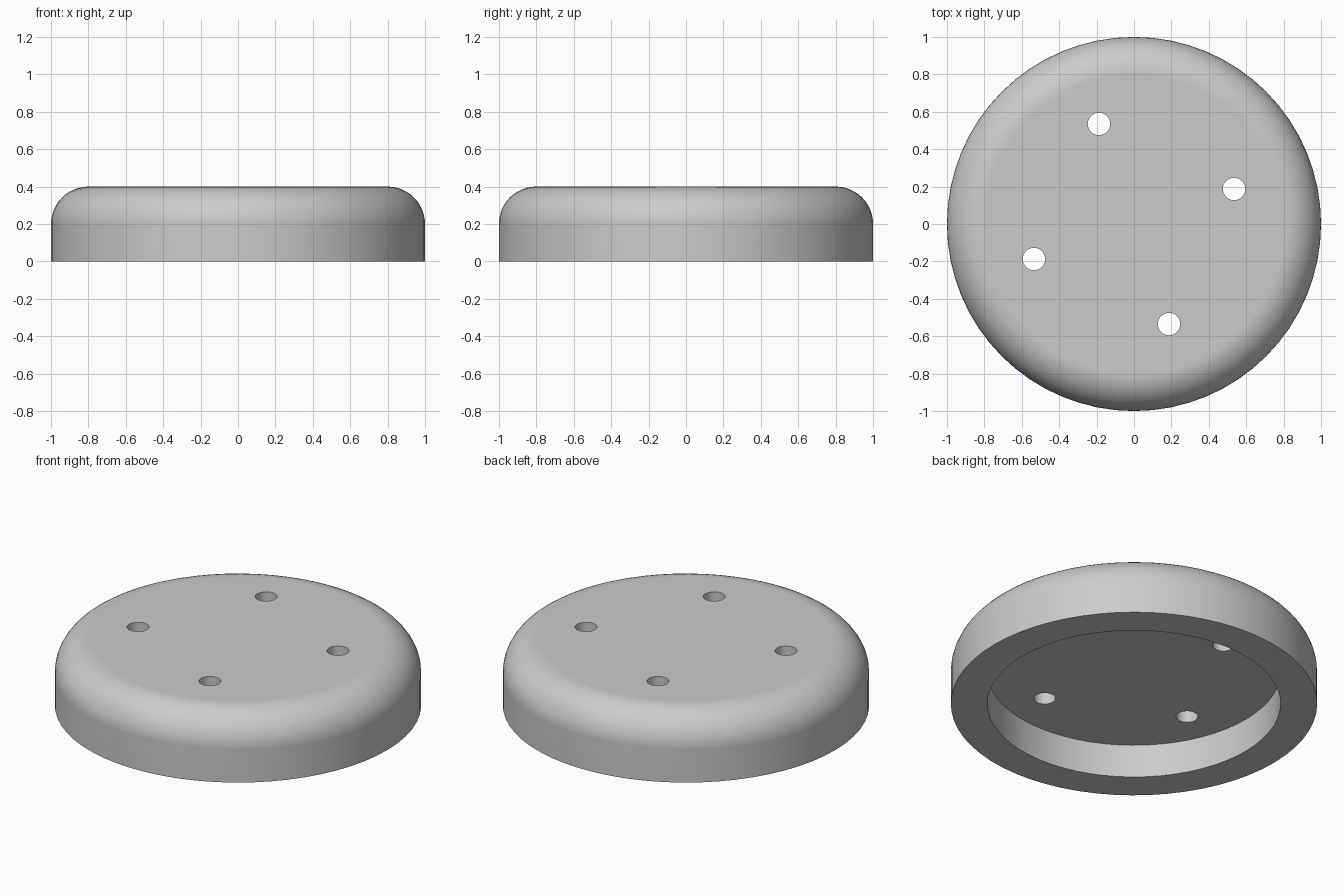
import bpy, bmesh
from math import cos, sin, radians

cube = bpy.data.objects.get("Cube")
if cube:
    bpy.data.objects.remove(cube, do_unlink=True)

RADIUS, HEIGHT, FILLET = 1.0, 0.4, 0.2
RECESS_RADIUS, RECESS_DEPTH = 0.8, 0.2
HOLE_RADIUS, HOLE_CIRCLE, HOLE_ANGLE = 0.06, 0.567, 19.3

grey = bpy.data.materials.new("light grey")
grey.use_nodes = True
colour = (0.6, 0.6, 0.6, 1)
grey.diffuse_color = colour
grey.node_tree.nodes["Principled BSDF"].inputs["Base Color"].default_value = colour


def cylinder(name, radius, z0, z1, x=0, y=0, sides=64):
    bpy.ops.mesh.primitive_cylinder_add(
        vertices=sides, radius=radius, depth=z1 - z0, location=(x, y, (z0 + z1) / 2))
    obj = bpy.context.object
    obj.name = name
    obj.data.materials.append(grey)
    return obj


def cut(target, cutter):
    mod = target.modifiers.new(cutter.name, "BOOLEAN")
    mod.operation = "DIFFERENCE"
    mod.solver = "EXACT"
    mod.object = cutter
    bpy.context.view_layer.objects.active = target
    bpy.ops.object.modifier_apply(modifier=mod.name)
    bpy.data.objects.remove(cutter, do_unlink=True)


# Round cap with a rounded top rim
cap = cylinder("round_cap", RADIUS, 0, HEIGHT)
bm = bmesh.new()
bm.from_mesh(cap.data)
rim = [e for e in bm.edges if all(v.co.z > 0 for v in e.verts)]
bmesh.ops.bevel(bm, geom=rim, offset=FILLET, offset_type="OFFSET",
                segments=12, profile=0.5, affect="EDGES")
bm.to_mesh(cap.data)
bm.free()

# Recess in the underside
cut(cap, cylinder("recess_cutter", RECESS_RADIUS, -0.1, RECESS_DEPTH))

# Four through holes on a circle
for i in range(4):
    a = radians(HOLE_ANGLE + 90 * i)
    cut(cap, cylinder("hole_cutter", HOLE_RADIUS, 0.1, 0.5,
                      HOLE_CIRCLE * cos(a), HOLE_CIRCLE * sin(a), 32))

# Smooth curved walls, crisp edges, flat faces
bpy.ops.object.select_all(action="DESELECT")
cap.select_set(True)
bpy.context.view_layer.objects.active = cap
bpy.ops.object.transform_apply(location=True, rotation=False, scale=False)
bpy.ops.object.shade_smooth_by_angle(angle=radians(30))
weighted = cap.modifiers.new("flat_face_normals", "WEIGHTED_NORMAL")
weighted.keep_sharp = True
